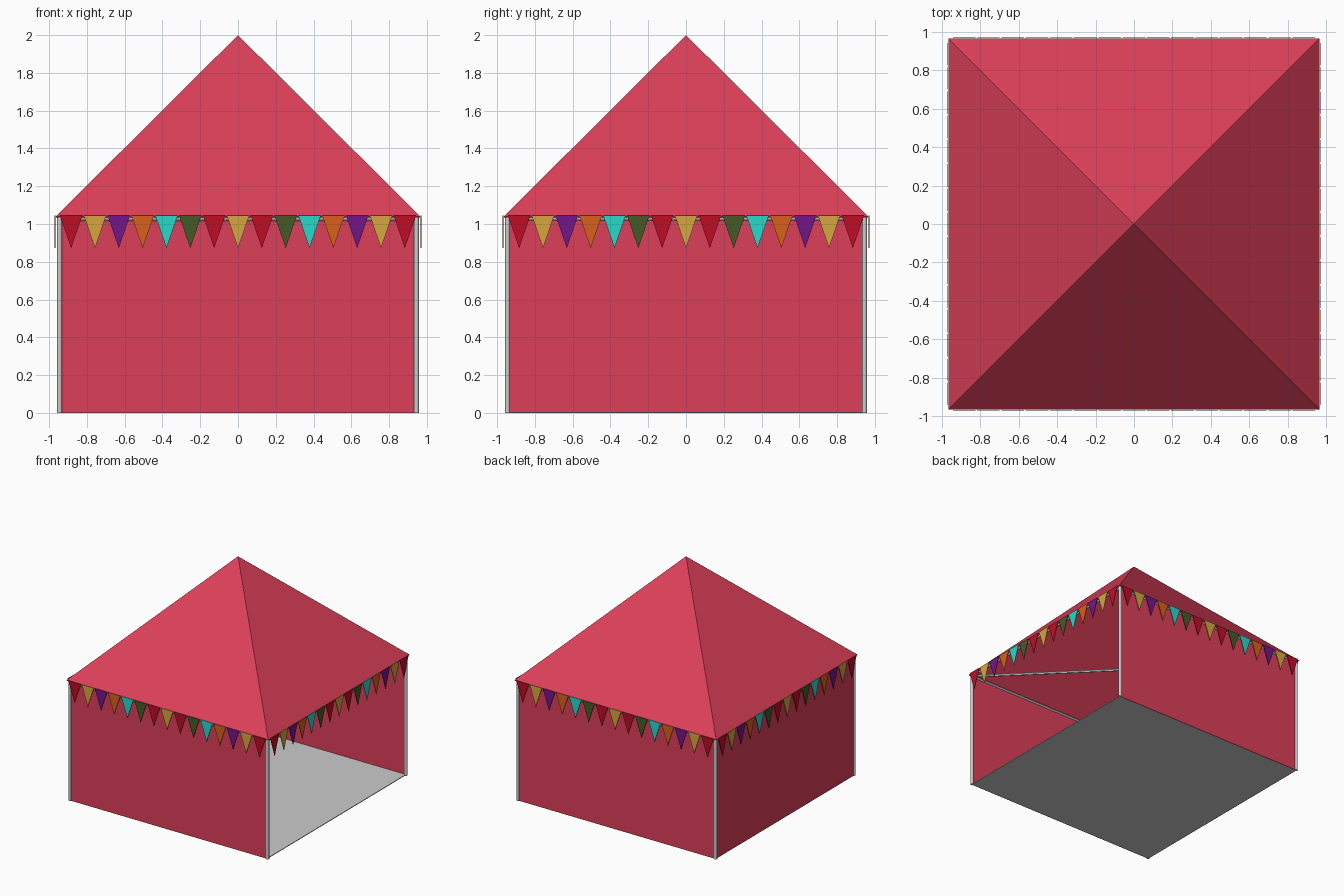
import bpy, bmesh
from math import pi
from mathutils import Vector, Matrix

if "Cube" in bpy.data.objects:
    bpy.data.objects.remove(bpy.data.objects["Cube"])


def mat(name, rgb):
    m = bpy.data.materials.new(name)
    m.diffuse_color = (*rgb, 1)
    m.use_nodes = True
    m.node_tree.nodes["Principled BSDF"].inputs["Base Color"].default_value = m.diffuse_color
    return m


CANVAS = mat("canvas_red", (0.72, 0.05, 0.10))
COLOURS = {
    "r": mat("flag_red", (0.52, 0.004, 0.018)),
    "g": mat("flag_gold", (0.68, 0.38, 0.05)),
    "p": mat("flag_purple", (0.17, 0.008, 0.25)),
    "o": mat("flag_orange", (0.68, 0.12, 0.01)),
    "c": mat("flag_cyan", (0.02, 0.70, 0.60)),
    "k": mat("flag_green", (0.06, 0.10, 0.02)),
}
H, EAVE, POLE = 1.04, 0.965, 0.945


def mesh_object(name, verts, faces, material=None):
    me = bpy.data.meshes.new(name)
    me.from_pydata(verts, [], faces)
    if material:
        me.materials.append(material)
    ob = bpy.data.objects.new(name, me)
    bpy.context.collection.objects.link(ob)
    return ob


def box(name, lo, hi, material=None):
    lo, hi = Vector(lo), Vector(hi)
    bpy.ops.mesh.primitive_cube_add(size=1, location=(lo + hi) / 2)
    ob = bpy.context.object
    ob.name = name
    ob.scale = hi - lo
    if material:
        ob.data.materials.append(material)
    return ob


def rod(name, a, b, r=0.013):
    a, b = Vector(a), Vector(b)
    bpy.ops.mesh.primitive_cylinder_add(vertices=12, radius=r, depth=(b - a).length, location=(a + b) / 2)
    ob = bpy.context.object
    ob.name = name
    ob.rotation_euler = (b - a).to_track_quat("Z", "Y").to_euler()
    bpy.ops.object.shade_smooth_by_angle()


# Pyramid roof, open underneath, with thin cloth thickness
corners = [(-EAVE, -EAVE), (EAVE, -EAVE), (EAVE, EAVE), (-EAVE, EAVE)]
roof = mesh_object("roof", [(x, y, H) for x, y in corners] + [(0, 0, 2)],
                   [(i, (i + 1) % 4, 4) for i in range(4)], CANVAS)
thick = roof.modifiers.new("cloth", "SOLIDIFY")
thick.thickness = 0.006
thick.offset = -1

# Groundsheet and three walls; the right side stays open
box("floor", (-0.945, -0.945, 0), (0.945, 0.945, 0.006))
box("front_wall", (-0.94, -0.949, 0), (0.94, -0.943, H), CANVAS)
box("back_wall", (-0.94, 0.943, 0), (0.94, 0.949, H), CANVAS)
box("left_wall", (-0.949, -0.94, 0), (-0.943, 0.94, H), CANVAS)

# Corner poles, eave rails and crossed ceiling bars
posts = [(-POLE, -POLE), (POLE, -POLE), (POLE, POLE), (-POLE, POLE)]
for i, (x, y) in enumerate(posts):
    rod(f"corner_pole_{i}", (x, y, 0), (x, y, H))
    rod(f"eave_rail_{i}", (x, y, H - 0.013), (*posts[(i + 1) % 4], H - 0.013), 0.011)
for i in range(2):
    rod(f"cross_bar_{i}", (*posts[i], H - 0.013), (*posts[i + 2], H - 0.013), 0.011)

# Bunting: fifteen thin triangular flags along each eave
PATTERN = "rgpockrgrkcopgr"
STEP = 0.1262
for side, label in enumerate(("front", "right", "back", "left")):
    verts, faces, slots = [], [], []
    for i, key in enumerate(PATTERN):
        x = (i - 7) * STEP
        n = len(verts)
        for y in (-0.971, -0.967):
            verts += [(x - 0.059, y, H + 0.004), (x + 0.059, y, H + 0.004), (x, y, 0.872)]
        faces += [(n, n + 2, n + 1), (n + 3, n + 4, n + 5)]
        faces += [(n + a, n + b, n + 3 + b, n + 3 + a) for a, b in ((0, 1), (1, 2), (2, 0))]
        slots += [list(COLOURS).index(key)] * 5
    ob = mesh_object(f"{label}_bunting", verts, faces)
    for m in COLOURS.values():
        ob.data.materials.append(m)
    ob.data.polygons.foreach_set("material_index", slots)
    bm = bmesh.new()
    bm.from_mesh(ob.data)
    bmesh.ops.recalc_face_normals(bm, faces=bm.faces)
    bmesh.ops.rotate(bm, verts=bm.verts, cent=(0, 0, 0), matrix=Matrix.Rotation(side * pi / 2, 3, "Z"))
    bm.to_mesh(ob.data)
    bm.free()
